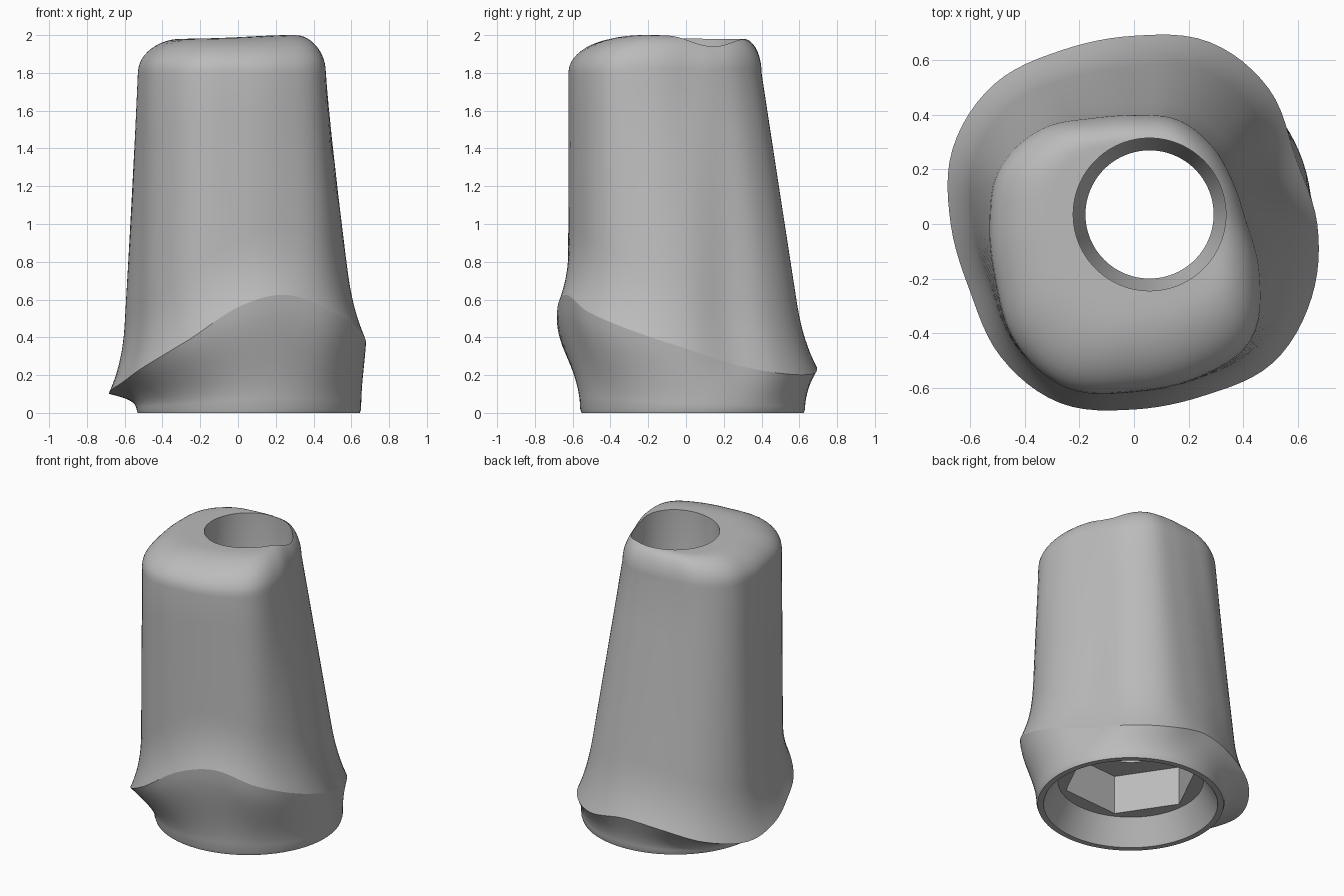
import bpy, bmesh, math

cube = bpy.data.objects.get("Cube")
if cube:
    bpy.data.objects.remove(cube, do_unlink=True)

COLS = 96
CX, CY = 0.057, 0.035      # axis of the bore and the round foot

# Control values every 22.5 degrees, counter-clockwise from +x
RIM_R = [.672, .64, .70, .722, .69, .69, .725, .72, .672, .65, .69, .71, .68, .68, .72, .705]
RIM_Z = [.34, .26, .21, .205, .245, .21, .145, .10, .12, .17, .25, .38, .56, .625, .53, .43]
TOP_R = [.415, .395, .405, .415, .40, .42, .49, .535, .53, .55, .615, .65, .615, .61, .605, .50]


def periodic(values, u):
    """Smooth closed interpolation of control values, u in 0..1."""
    n = len(values)
    i, t = divmod(u * n, 1.0)
    a, b, c, d = (values[(int(i) + k) % n] for k in (-1, 0, 1, 2))
    return b + 0.5 * t * (c - a + t * (2*a - 5*b + 4*c - d + t * (3*(b - c) + d - a)))


def lerp(a, b, t):
    return a + (b - a) * t


def column(i):
    """Closed section of the part at one angle: foot, collar, post, top, bore, socket."""
    u = i / COLS
    ang = 2 * math.pi * u
    co, si = math.cos(ang), math.sin(ang)
    rim, zr, top = (periodic(v, u) for v in (RIM_R, RIM_Z, TOP_R))
    pts = []

    def about_axis(r, z):
        pts.append((CX + r * co, CY + r * si, z))

    # Round foot
    about_axis(0.55, 0)
    about_axis(0.588, 0)
    about_axis(0.595, 0.02)

    # Collar flaring out to the wavy rim
    bx, by = CX + 0.595 * co, CY + 0.595 * si
    w = min(1, max(0, (zr - 0.1) / 0.45))
    for k in range(1, 11):
        t = k / 10
        s = lerp(t ** 2, t * t * (3 - 2 * t), w)
        pts.append((lerp(bx, rim * co, s), lerp(by, rim * si, s), lerp(0.02, zr, t)))
    rim_index = len(pts) - 1

    # Concave shoulder blending into the straight tapered post
    low = rim - 0.09 - 0.03 * si

    def wall(z):
        return lerp(low, top, (z - 0.65) / 1.15)

    for k in range(1, 11):
        t = k / 10
        z = zr + 0.38 * t
        r = wall(z) + (rim - wall(zr)) * (1 - t) ** 2.4
        pts.append((r * co, r * si, z))
    for k in range(1, 5):
        z = lerp(zr + 0.38, 1.8, k / 4)
        pts.append((wall(z) * co, wall(z) * si, z))

    # Rounded top running in to the bore
    ox, oy = top * co, top * si
    hx, hy = CX + 0.28 * co, CY + 0.28 * si
    dist = math.hypot(hx - ox, hy - oy)
    fillet = 0.21 - 0.09 * si - 0.03 * co
    for k in range(1, 15):
        s = (k / 14) ** 1.7
        x, y = lerp(ox, hx, s), lerp(oy, hy, s)
        f = math.sqrt(1 - (1 - min(1, dist * s / fillet)) ** 2)
        bump = 0.02 * math.exp(-((x - 0.28) ** 2 + (y + 0.2) ** 2) / 0.1)
        pts.append((x, y, 1.8 + f * (0.18 + bump)))
    lip_index = len(pts) - 1

    # Bore with a conical seat
    about_axis(0.28, 0.87)
    about_axis(0.235, 0.80)
    about_axis(0.235, 0.44)

    # Six-sided socket, then the conical recess
    turn = (ang - math.radians(3.75)) % (math.pi / 3) - math.pi / 6
    hexagon = 0.368 / math.cos(turn)
    about_axis(hexagon, 0.44)
    about_axis(hexagon, 0.17)
    about_axis(0.46, 0.17)
    return pts, (rim_index, lip_index)


bm = bmesh.new()
grid = []
for i in range(COLS):
    pts, sharp_rows = column(i)
    grid.append([bm.verts.new(p) for p in pts])
rows = len(grid[0])
for i in range(COLS):
    a, b = grid[i], grid[(i + 1) % COLS]
    for j in range(rows):
        k = (j + 1) % rows
        bm.faces.new((a[j], b[j], b[k], a[k]))
bmesh.ops.recalc_face_normals(bm, faces=bm.faces)

# Crisp lines along the rim and the bore lip
for i in range(COLS):
    for j in sharp_rows:
        bm.edges.get((grid[i][j], grid[(i + 1) % COLS][j])).smooth = False

mesh = bpy.data.meshes.new("tapered_post")
bm.to_mesh(mesh)
bm.free()
post = bpy.data.objects.new("tapered_post", mesh)
bpy.context.collection.objects.link(post)

# Plain grey metal
grey = bpy.data.materials.new("plain grey")
grey.use_nodes = True
colour = (0.5, 0.5, 0.5, 1)
grey.diffuse_color = colour
grey.node_tree.nodes["Principled BSDF"].inputs["Base Color"].default_value = colour
mesh.materials.append(grey)

bpy.ops.object.select_all(action='DESELECT')
post.select_set(True)
bpy.context.view_layer.objects.active = post
bpy.ops.object.shade_smooth_by_angle(angle=math.radians(35), keep_sharp_edges=True)
